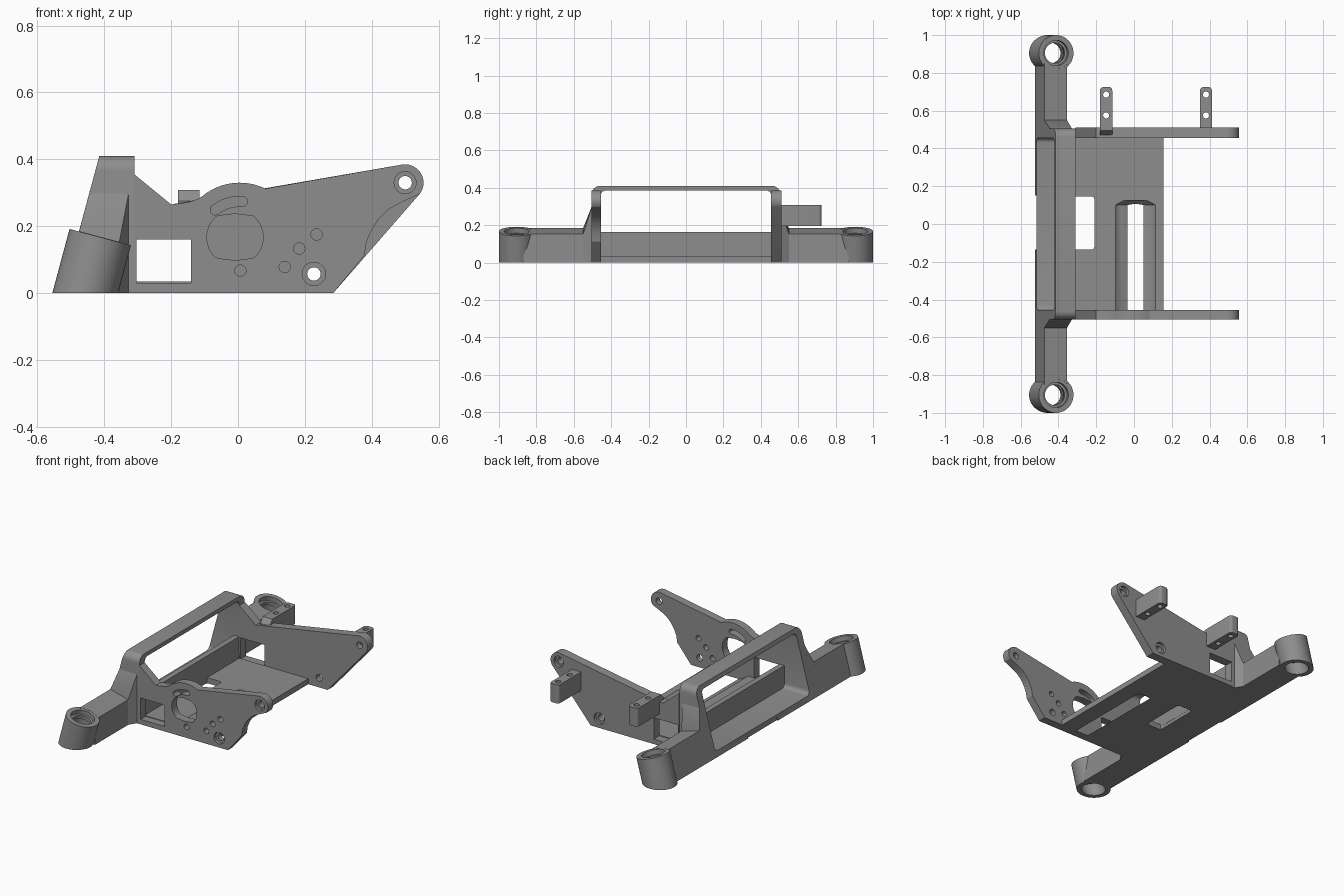
import bpy, bmesh, math
from mathutils import Vector, Matrix

if "Cube" in bpy.data.objects:
    bpy.data.objects.remove(bpy.data.objects["Cube"])

grey = bpy.data.materials.new("mid_grey")
grey.diffuse_color = (0.27, 0.27, 0.27, 1)
grey.use_nodes = True
grey.node_tree.nodes["Principled BSDF"].inputs["Base Color"].default_value = grey.diffuse_color
TILT = math.radians(15)


def make(name, bm):
    bmesh.ops.recalc_face_normals(bm, faces=bm.faces)
    me = bpy.data.meshes.new(name)
    bm.to_mesh(me)
    bm.free()
    me.materials.append(grey)
    ob = bpy.data.objects.new(name, me)
    bpy.context.collection.objects.link(ob)
    return ob


def prism(name, pts, lo, hi, axis="y"):
    """Extrude an outline: axis y takes (x, z), axis z takes (x, y), axis x takes (y, z)."""
    put = {"y": lambda a, b, t: (a, t, b), "z": lambda a, b, t: (a, b, t),
           "x": lambda a, b, t: (t, a, b)}[axis]
    bm = bmesh.new()
    face = bm.faces.new([bm.verts.new(put(a, b, lo)) for a, b in pts])
    ext = bmesh.ops.extrude_face_region(bm, geom=[face])["geom"]
    move = Vector(put(0, 0, hi - lo))
    bmesh.ops.translate(bm, vec=move, verts=[v for v in ext if isinstance(v, bmesh.types.BMVert)])
    return make(name, bm)


def arc(cx, cy, r, a0, a1, n=12):
    return [(cx + r * math.cos(math.radians(a0 + (a1 - a0) * i / n)),
             cy + r * math.sin(math.radians(a0 + (a1 - a0) * i / n))) for i in range(n + 1)]


def circle(cx, cy, r, n=32):
    return arc(cx, cy, r, 0, 360, n)[:-1]


def rect(x0, y0, x1, y1, r=0.0):
    if not r:
        return [(x0, y0), (x1, y0), (x1, y1), (x0, y1)]
    return (arc(x1 - r, y0 + r, r, -90, 0, 5) + arc(x1 - r, y1 - r, r, 0, 90, 5)
            + arc(x0 + r, y1 - r, r, 90, 180, 5) + arc(x0 + r, y0 + r, r, 180, 270, 5))


def cone(name, r1, r2, z0, z1, place):
    bm = bmesh.new()
    m = place @ Matrix.Translation((0, 0, (z0 + z1) / 2))
    bmesh.ops.create_cone(bm, cap_ends=True, segments=48, radius1=r1, radius2=r2,
                          depth=z1 - z0, matrix=m)
    return make(name, bm)


def cut(ob, *cutters):
    for c in cutters:
        c.hide_render = True
        mod = ob.modifiers.new("cut", "BOOLEAN")
        mod.operation, mod.solver, mod.object = "DIFFERENCE", "EXACT", c
        bpy.context.view_layer.objects.active = ob
        bpy.ops.object.modifier_apply(modifier=mod.name)
        bpy.data.objects.remove(c)


# Tilted front hoop with its tray floor
hoop = prism("front_hoop", [(-0.525, 0), (-0.31, 0), (-0.31, 0.41), (-0.415, 0.41)], -0.505, 0.505)
bm = bmesh.new()
bm.from_mesh(hoop.data)
corners = [e for e in bm.edges if all(v.co.z > 0.4 for v in e.verts)
           and abs(e.verts[0].co.y - e.verts[1].co.y) < 0.01]
bmesh.ops.bevel(bm, geom=corners, offset=0.045, segments=6, affect="EDGES", profile=0.5)
bm.to_mesh(hoop.data)
bm.free()
cut(hoop,
    prism("opening", rect(-0.455, 0.033, 0.455, 0.385, 0.025), -0.7, -0.2, "x"),
    prism("front_notch", rect(-0.6, -0.135, -0.517, 0.15), -0.1, 0.2, "z"),
    prism("floor_window_a", rect(-0.312, -0.135, -0.21, 0.145, 0.015), -0.1, 0.1, "z"))

# Wall behind the tray
prism("tray_wall", rect(-0.345, 0.02, -0.311, 0.165), -0.456, 0.456)

# Side plates
end = arc(0.5, 0.33, 0.055, -38, 98, 14)
scoop = [(0.378, 0.112), (0.384, 0.15), (0.398, 0.185), (0.42, 0.22), (0.45, 0.25), (0.49, 0.272)]
bump = arc(0.005, 0.155, 0.175, 64, 125, 14)
front = ([(-0.31, 0), (0.285, 0)] + scoop + end + bump
         + [(-0.115, 0.284), (-0.135, 0.276), (-0.16, 0.27), (-0.2, 0.265), (-0.31, 0.355)])
back = [(-0.31, 0), (0.285, 0)] + end + [(-0.2, 0.265), (-0.31, 0.355)]
plates = {}
for name, pts, y0, y1, s in (("front_side_plate", front, -0.505, -0.455, -1),
                             ("back_side_plate", back, 0.455, 0.51, 1)):
    p = plates[name] = prism(name, pts, y0, y1)
    outer = y0 if s < 0 else y1
    cut(p, prism("window", rect(-0.303, 0.03, -0.14, 0.16), y0 - 0.1, y1 + 0.1))
    for x, z, r in ((0.227, 0.057, 0.035), (0.5, 0.33, 0.033)):
        cut(p, prism("bolt", circle(x, z, 0.02), y0 - 0.1, y1 + 0.1),
            prism("bolt_seat", circle(x, z, r), outer - 0.018, outer + 0.018))

# Motor opening, curved slot and small holes in the front plate
fp = plates["front_side_plate"]
motor = [(x, min(max(z, 0.098 + 0.12 * abs(x + 0.009)), 0.237 - 0.12 * abs(x + 0.009)))
         for x, z in circle(-0.009, 0.167, 0.084, 48)]
slot = (arc(0.005, 0.155, 0.134, 86, 128, 8)
        + arc(0.005 + 0.119 * math.cos(math.radians(128)),
              0.155 + 0.119 * math.sin(math.radians(128)), 0.015, 140, 296, 6)
        + arc(0.005, 0.155, 0.104, 128, 86, 8)
        + arc(0.005 + 0.119 * math.cos(math.radians(86)),
              0.155 + 0.119 * math.sin(math.radians(86)), 0.015, -80, 72, 6))
cut(fp, prism("motor_hole", motor, -0.6, -0.4), prism("slot", slot, -0.6, -0.4))
for x, z in ((0.007, 0.067), (0.14, 0.078), (0.183, 0.133), (0.235, 0.175)):
    cut(fp, prism("small_hole", circle(x, z, 0.017, 20), -0.6, -0.4))

# Main floor with a window and a round motor trough
floor = prism("floor", rect(-0.31, -0.456, 0.155, 0.456), 0, 0.034, "z")
trough = cone("trough", 0.161, 0.161, -0.456, 0.1,
              Matrix.Translation((0.008, 0, 0.155)) @ Matrix.Rotation(-math.pi / 2, 4, "X"))
trough_end = cone("trough_end", 0.161, 0.135, 0.0999, 0.125,
                  Matrix.Translation((0.008, 0, 0.155)) @ Matrix.Rotation(-math.pi / 2, 4, "X"))
cut(floor, prism("floor_window", rect(-0.36, -0.135, -0.21, 0.145, 0.015), -0.1, 0.1, "z"),
    trough, trough_end)

# Mounting tabs behind the back plate
for name, x0, x1 in (("left_rear_tab", -0.18, -0.115), ("right_rear_tab", 0.35, 0.412)):
    tab = prism(name, [(x0, 0.509), (x1, 0.509)] + arc(x1 - 0.018, 0.707, 0.018, 0, 90, 5)
                + arc(x0 + 0.018, 0.707, 0.018, 90, 180, 5), 0.195, 0.308, "z")
    for y in (0.575, 0.685):
        cut(tab, prism("tab_hole", circle((x0 + x1) / 2, y, 0.016, 20), 0.1, 0.4, "z"))
prism("left_tab_root", [(0.47, 0.25), (0.511, 0.25), (0.511, 0.308), (0.495, 0.308), (0.47, 0.275)],
      -0.18, -0.115, "x")

# Outrigger arms, gussets and tilted sockets on both sides
for side, s in (("front", -1), ("back", 1)):
    place = Matrix.Translation((-0.457, s * 0.905, 0)) @ Matrix.Rotation(TILT, 4, "Y")
    outline = [(-0.525, 0), (-0.355, 0), (-0.355, 0.153), (-0.475, 0.185)]
    arm = prism(side + "_arm", outline, *sorted((s * 0.5, s * 0.87)))
    socket = cone(side + "_socket", 0.095, 0.095, -0.1, 0.173, place)
    cut(socket, prism("ground_cut", rect(-1, -1.5, 1, 1.5), -0.5, 0, "z"))
    cut(arm, cone("arm_bore", 0.085, 0.085, -0.2, 0.3, place))
    cut(socket, cone("bore", 0.054, 0.054, -0.2, 0.3, place),
        cone("upper_seat", 0.067, 0.067, 0.145, 0.25, place),
        cone("middle_ring", 0.061, 0.061, 0.09, 0.125, place),
        cone("lower_seat", 0.067, 0.067, -0.15, 0.06, place))
    bm = bmesh.new()
    for x, y, z in ((-0.525, 0.5, 0), (-0.325, 0.5, 0), (-0.442, 0.5, 0.31), (-0.325, 0.5, 0.31),
                    (-0.525, 0.55, 0), (-0.355, 0.55, 0), (-0.475, 0.55, 0.185), (-0.355, 0.55, 0.153)):
        bm.verts.new((x, s * y, z))
    bmesh.ops.convex_hull(bm, input=bm.verts)
    make(side + "_gusset", bm)

# Smooth curves, sharp corners
bpy.ops.object.select_all(action="DESELECT")
for ob in bpy.context.scene.objects:
    ob.select_set(True)
    bpy.context.view_layer.objects.active = ob
bpy.ops.object.shade_smooth_by_angle(angle=math.radians(30))
